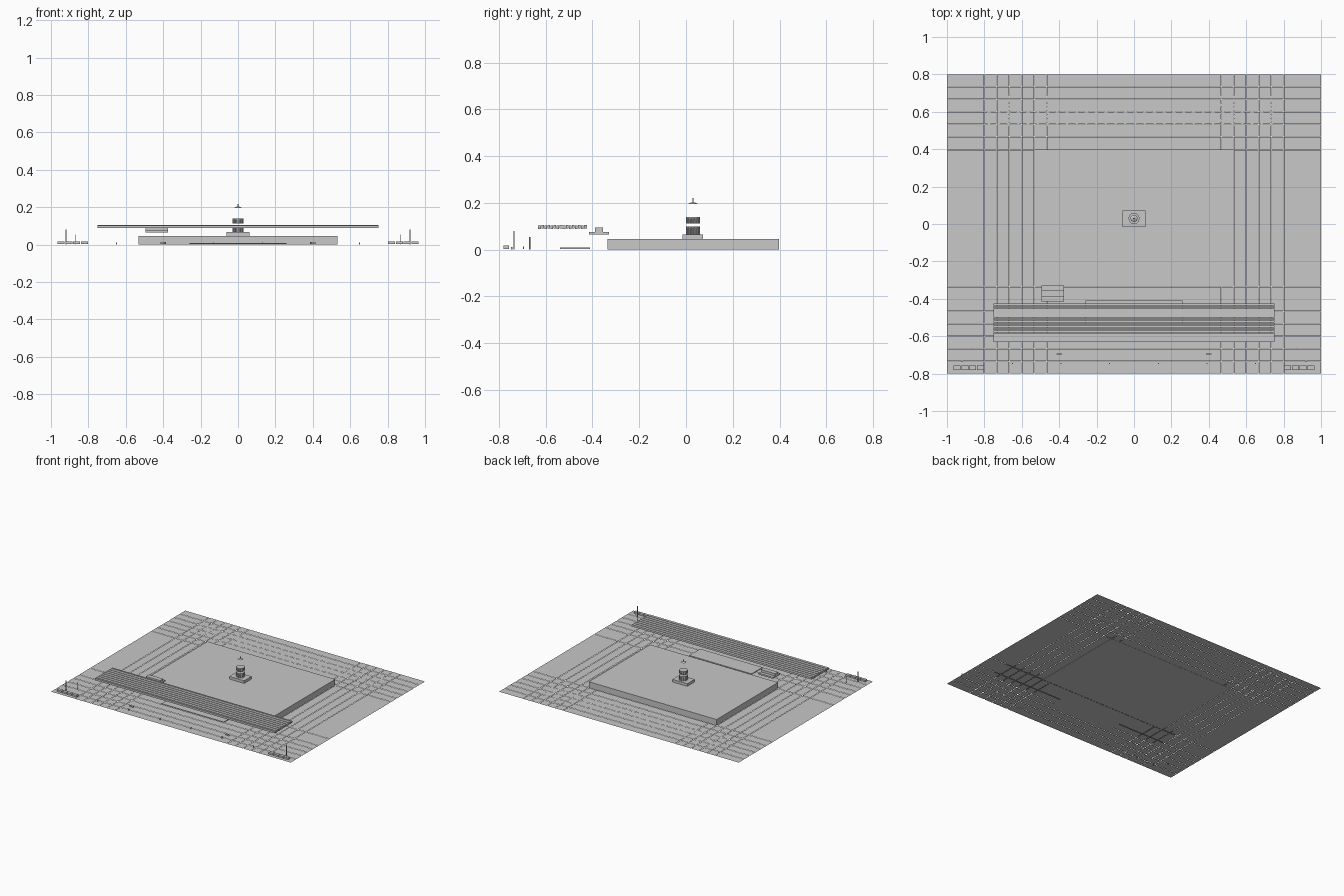
import bpy, bmesh, math
from mathutils import Matrix

if "Cube" in bpy.data.objects:
    bpy.data.objects.remove(bpy.data.objects["Cube"])

stone = bpy.data.materials.new("pale_grey")
stone.diffuse_color = (0.58, 0.58, 0.58, 1)
stone.use_nodes = True
stone.node_tree.nodes["Principled BSDF"].inputs["Base Color"].default_value = stone.diffuse_color


def finish(name, bm):
    me = bpy.data.meshes.new(name)
    bm.to_mesh(me)
    bm.free()
    me.materials.append(stone)
    ob = bpy.data.objects.new(name, me)
    bpy.context.collection.objects.link(ob)
    return ob


def add_box(bm, x0, x1, y0, y1, z0, z1):
    m = Matrix.Translation(((x0 + x1) / 2, (y0 + y1) / 2, (z0 + z1) / 2))
    m = m @ Matrix.Diagonal((x1 - x0, y1 - y0, z1 - z0, 1))
    bmesh.ops.create_cube(bm, size=1, matrix=m)


def add_quad(bm, x0, x1, y0, y1, z):
    bm.faces.new([bm.verts.new(p) for p in
                  ((x0, y0, z), (x1, y0, z), (x1, y1, z), (x0, y1, z))])


def add_drum(bm, r0, r1, z0, z1, sides, x=0, y=0.03):
    bmesh.ops.create_cone(bm, cap_ends=True, segments=sides, radius1=r0, radius2=r1,
                          depth=z1 - z0, matrix=Matrix.Translation((x, y, (z0 + z1) / 2)))


def boxes(name, *dims):
    bm = bmesh.new()
    for d in dims:
        add_box(bm, *d)
    return finish(name, bm)


# Paving: flat tiles with narrow joints, open where the plinth stands
step = 1 / 15
xs = [-1] + [-0.8 + step * i for i in range(6)]
xs += [-x for x in reversed(xs)]
ys = [-0.8 + step * i for i in range(6)] + [-0.335, 0.397]
ys += [0.8 - step * i for i in range(5, -1, -1)]
gap = 0.0015
bm = bmesh.new()
for i in range(len(xs) - 1):
    for j in range(len(ys) - 1):
        cx, cy = (xs[i] + xs[i + 1]) / 2, (ys[j] + ys[j + 1]) / 2
        if abs(cx) < 0.53 and -0.335 < cy < 0.397:
            continue
        add_quad(bm, xs[i] + gap * (i > 0), xs[i + 1] - gap * (i < len(xs) - 2),
                 ys[j] + gap * (j > 0), ys[j + 1] - gap * (j < len(ys) - 2), 0)
finish("paving", bm)

# Large central platform
boxes("platform", (-0.533, 0.533, -0.335, 0.397, 0, 0.046))

# Rows of small flat markers along the back
bm = bmesh.new()
for i in range(30):
    x = -0.775 + i * 1.51 / 29
    for j in range(8):
        y = 0.525 + j * 0.0207
        w = 0.010 if j % 2 else 0.007
        add_quad(bm, x - w, x + w, y, y + 0.017, 0.002)
finish("back_markers", bm)

# Long slatted canopy near the front
bm = bmesh.new()
for i in range(16):
    y = -0.632 + i * 0.0131
    lift = 0.002 * (i % 2)
    add_box(bm, -0.75, 0.75, y, y + 0.011, 0.089 + lift, 0.103 + lift)
finish("canopy_slats", bm)

# Thin mat below the canopy
boxes("floor_mat", (-0.26, 0.26, -0.54, -0.41, 0.004, 0.009))

# Stepped block behind the canopy
boxes("stepped_block", (-0.495, -0.375, -0.415, -0.33, 0.065, 0.076),
      (-0.495, -0.375, -0.39, -0.355, 0.076, 0.094))

# Monument footing
boxes("monument_base", (-0.062, 0.062, -0.015, 0.073, 0.04, 0.066))

# Monument drums, each a ring of small columns around a core
for name, z0, z1 in (("lower_drum", 0.066, 0.1), ("upper_drum", 0.113, 0.139)):
    bm = bmesh.new()
    add_drum(bm, 0.022, 0.022, z0, z1, 12)
    add_drum(bm, 0.030, 0.030, z1 - 0.005, z1, 12)
    for k in range(12):
        a = math.tau * k / 12
        add_drum(bm, 0.005, 0.005, z0, z1, 6,
                 0.025 * math.cos(a), 0.03 + 0.025 * math.sin(a))
    finish(name, bm)

# Floating finial
bm = bmesh.new()
add_drum(bm, 0.02, 0.006, 0.196, 0.203, 8)
add_drum(bm, 0.003, 0.001, 0.203, 0.222, 6)
finish("finial", bm)

# Mirrored front furniture
for side, s in (("left", -1), ("right", 1)):
    bench = []
    for i in range(4):
        a, b = sorted((s * (0.802 + i * 0.0415), s * (0.84 + i * 0.0415)))
        bench.append((a, b, -0.78, -0.757, 0.004, 0.017))
    boxes("bench_" + side, *bench)
    bm = bmesh.new()
    for x, y, h in ((0.92, -0.735, 0.08), (0.87, -0.668, 0.055)):
        add_drum(bm, 0.0025, 0.0025, 0, h, 6, s * x, y)
    finish("poles_" + side, bm)
    boxes("low_rail_" + side, (s * 0.4 - 0.015, s * 0.4 + 0.015, -0.697, -0.692, 0.004, 0.014))
    boxes("studs_" + side, *[(s * x - 0.003, s * x + 0.003, -0.748, -0.742, 0, 0.012)
                             for x in (0.13, 0.39, 0.65)])
